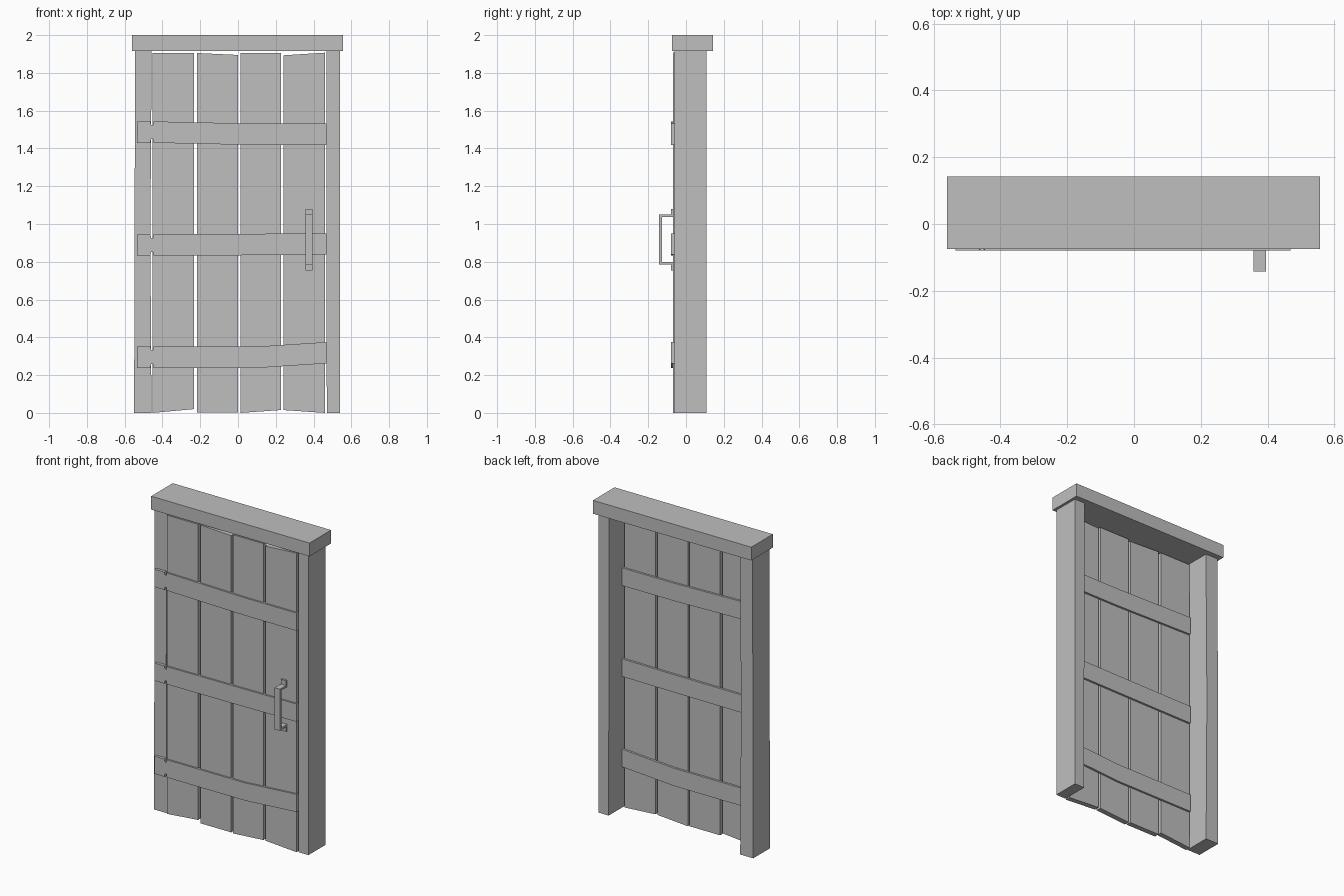
import bpy, bmesh

if "Cube" in bpy.data.objects:
    bpy.data.objects.remove(bpy.data.objects["Cube"])

grey = bpy.data.materials.new("plain grey")
grey.diffuse_color = (0.52, 0.52, 0.52, 1)
grey.use_nodes = True
grey.node_tree.nodes["Principled BSDF"].inputs["Base Color"].default_value = grey.diffuse_color


def prism(name, outline, y0, y1):
    """Extrude an outline of (x, z) points from y0 to y1."""
    bm = bmesh.new()
    face = bm.faces.new([bm.verts.new((x, y0, z)) for x, z in outline])
    out = bmesh.ops.extrude_face_region(bm, geom=[face])["geom"]
    moved = [v for v in out if isinstance(v, bmesh.types.BMVert)]
    bmesh.ops.translate(bm, verts=moved, vec=(0, y1 - y0, 0))
    bmesh.ops.recalc_face_normals(bm, faces=bm.faces)
    mesh = bpy.data.meshes.new(name)
    bm.to_mesh(mesh)
    bm.free()
    mesh.materials.append(grey)
    obj = bpy.data.objects.new(name, mesh)
    bpy.context.collection.objects.link(obj)
    return obj


def box(name, x0, x1, y0, y1, z0, z1):
    return prism(name, [(x0, z0), (x1, z0), (x1, z1), (x0, z1)], y0, y1)


# Frame: slightly leaning posts and the lintel
prism("left_post", [(-0.55, 0), (-0.458, 0), (-0.464, 0.95), (-0.457, 1.915), (-0.545, 1.915)],
      -0.061, 0.108)
prism("right_post", [(0.47, 0), (0.54, 0), (0.54, 1.915), (0.468, 1.915)], -0.061, 0.108)
box("lintel", -0.56, 0.557, -0.075, 0.142, 1.915, 2.0)

# Planks: left x, right x, then bottom and top heights at each side
planks = [
    (-0.453, -0.234, 0.0, 0.02, 1.905, 1.905),
    (-0.216, -0.001, 0.003, 0.003, 1.905, 1.895),
    (0.012, 0.227, 0.0, 0.015, 1.905, 1.905),
    (0.24, 0.46, 0.015, 0.0, 1.893, 1.907),
]
for i, (xl, xr, bl, br, tl, tr) in enumerate(planks):
    prism(f"plank_{i + 1}", [(xl, bl), (xr, br), (xr, tr), (xl, tl)], -0.068, -0.035)

# Cross braces: height of the lower edge at left, middle and right
braces = [(1.43, 1.418, 1.418), (0.832, 0.835, 0.838), (0.238, 0.238, 0.262)]
H = 0.113
for i, (a, b, c) in enumerate(braces):
    # Front brace reaches over the left post, notched at the hinge gap
    low = [(-0.535, a), (-0.463, a), (-0.461, a + 0.02), (-0.449, a + 0.02),
           (-0.447, a), (0.1, b), (0.468, c)]
    high = [(0.468, c + H), (0.1, b + H), (-0.447, a + H), (-0.449, a + H - 0.018),
            (-0.461, a + H - 0.018), (-0.463, a + H), (-0.535, a + H)]
    prism(f"front_brace_{i + 1}", low + high, -0.079, -0.061)
    # Back brace spans the planks only
    prism(f"back_brace_{i + 1}", [(-0.447, a), (0.1, b), (0.468, c), (0.468, c + H),
                                  (0.1, b + H), (-0.447, a + H)], -0.036, -0.022)

# Handle: grip bar bent back at both ends, with fixing tabs
prof = [("grip", -0.142, -0.128, 0.785, 1.05),
        ("upper_arm", -0.128, -0.068, 1.037, 1.05),
        ("lower_arm", -0.128, -0.068, 0.785, 0.798),
        ("upper_tab", -0.08, -0.068, 1.05, 1.08),
        ("lower_tab", -0.08, -0.068, 0.755, 0.785)]
for part, y0, y1, z0, z1 in prof:
    box("handle_" + part, 0.358, 0.395, y0, y1, z0, z1)
